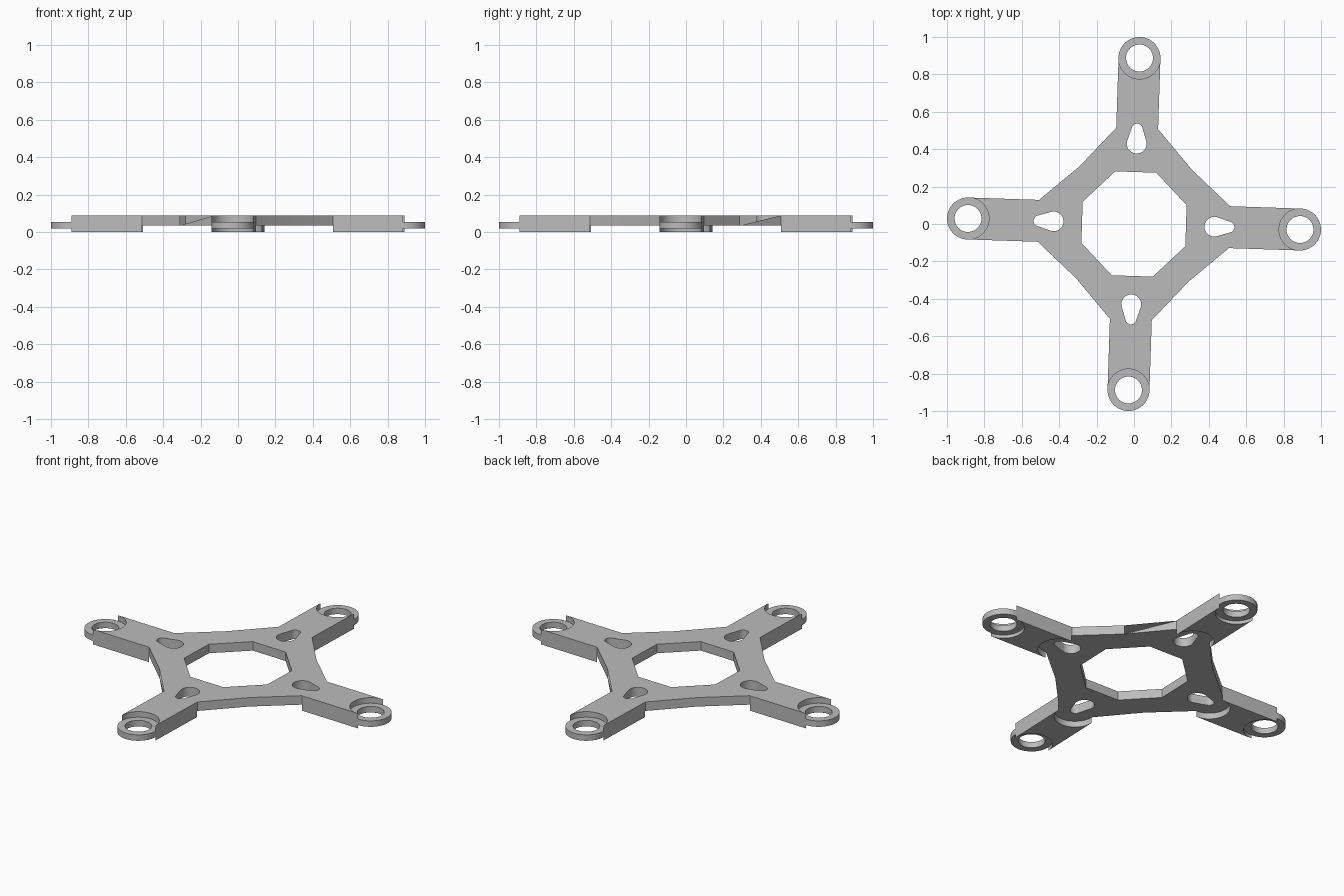
import bpy, bmesh
from math import sin, cos, pi, radians

cube = bpy.data.objects.get("Cube")
if cube:
    bpy.data.objects.remove(cube)

TILT = radians(-1.9)      # slight twist of the whole frame
HALF = 0.112              # arm half width and ring radius
ROOT = 0.511              # arm root distance
TIP = 0.888               # ring centre distance
TOP = 0.088

grey = bpy.data.materials.new("grey")
grey.diffuse_color = (0.5, 0.5, 0.5, 1)
grey.use_nodes = True
grey.node_tree.nodes["Principled BSDF"].inputs["Base Color"].default_value = (0.5, 0.5, 0.5, 1)


def arc(cx, r, start=0, end=360, steps=48, full=False):
    n = steps if full else steps + 1
    return [(cx + r * cos(radians(start + (end - start) * i / steps)),
             r * sin(radians(start + (end - start) * i / steps))) for i in range(n)]


def spin(points, k):
    a = TILT + k * pi / 2
    return [(x * cos(a) - y * sin(a), x * sin(a) + y * cos(a)) for x, y in points]


def around(points):
    """One closed loop made from a quarter repeated four times."""
    return [p for k in range(4) for p in spin(points, k)]


def each(points):
    """Four separate loops, one per arm."""
    return [spin(points, k) for k in range(4)]


def slab(name, loops, z0, z1):
    bm = bmesh.new()
    for loop in loops:
        verts = [bm.verts.new((x, y, z0)) for x, y in loop]
        for i, v in enumerate(verts):
            bm.edges.new((verts[i - 1], v))
    bmesh.ops.triangle_fill(bm, edges=bm.edges[:], use_beauty=True)
    out = bmesh.ops.extrude_face_region(bm, geom=bm.faces[:])
    moved = [g for g in out["geom"] if isinstance(g, bmesh.types.BMVert)]
    bmesh.ops.translate(bm, verts=moved, vec=(0, 0, z1 - z0))
    bmesh.ops.recalc_face_normals(bm, faces=bm.faces[:])
    mesh = bpy.data.meshes.new(name)
    bm.to_mesh(mesh)
    bm.free()
    obj = bpy.data.objects.new(name, mesh)
    bpy.context.collection.objects.link(obj)
    return obj


# Frame outline: arm side, round tip, arm side, shallow notch to the next arm
outline = around([(ROOT, -HALF)] + arc(TIP, HALF, -90, 90, 32) + [(ROOT, HALF), (0.3, 0.3)])
opening = around([(0.278, -0.11), (0.278, 0.11)])
slot = arc(0.43, 0.053, 78, 282, 24) + arc(0.508, 0.029, -78, 78, 16)
ring_hole = arc(TIP, 0.072, full=True)

frame = slab("frame", [outline, opening] + each(slot) + each(ring_hole), 0, TOP)
frame.data.materials.append(grey)

# Cutters: raised centre underside with scooped arm roots, and steps around the rings
cut = HALF + 0.0001
under = around([(ROOT, -0.14)] + arc(ROOT, cut, -90, 90, 32) + [(ROOT, 0.14), (0.4, 0.4)])
disc = arc(TIP, cut, full=True, steps=64)
cutters = [slab("underside_cutter", [under], -0.05, 0.035),
           slab("ring_top_cutter", each(disc), 0.055, 0.15),
           slab("ring_bottom_cutter", each(disc), -0.05, 0.02)]
for cutter in cutters:
    cutter.hide_render = True
    mod = frame.modifiers.new(cutter.name, "BOOLEAN")
    mod.operation = "DIFFERENCE"
    mod.solver = "EXACT"
    mod.object = cutter

# Apply the cuts and tidy the surface
bpy.context.view_layer.update()
result = bpy.data.meshes.new_from_object(frame.evaluated_get(bpy.context.evaluated_depsgraph_get()))
frame.modifiers.clear()
frame.data = result
for cutter in cutters:
    bpy.data.objects.remove(cutter)

bm = bmesh.new()
bm.from_mesh(result)
bmesh.ops.remove_doubles(bm, verts=bm.verts[:], dist=0.00005)
bmesh.ops.dissolve_limit(bm, angle_limit=radians(0.5), verts=bm.verts[:], edges=bm.edges[:])
bm.to_mesh(result)
bm.free()

bpy.ops.object.select_all(action="DESELECT")
frame.select_set(True)
bpy.context.view_layer.objects.active = frame
bpy.ops.object.shade_smooth_by_angle(angle=radians(25))
